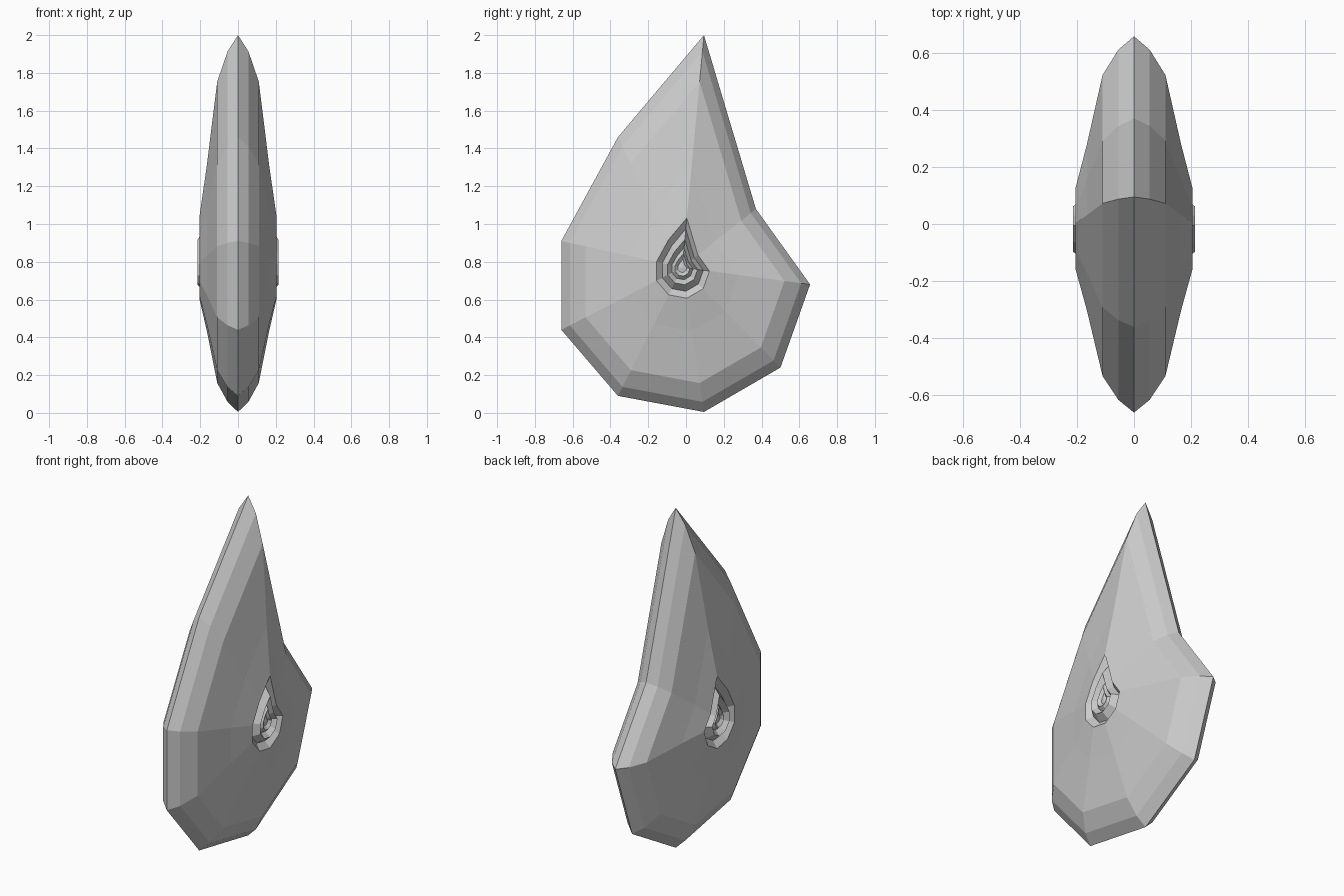
import bpy, bmesh

if "Cube" in bpy.data.objects:
    bpy.data.objects.remove(bpy.data.objects["Cube"])

# Side outline of the shell (y, z), and the point its rings shrink towards
OUTLINE = [(0.095, 2.0), (-0.36, 1.46), (-0.66, 0.91), (-0.66, 0.44), (-0.36, 0.09),
           (0.095, 0.005), (0.50, 0.24), (0.657, 0.68), (0.37, 1.08)]
CY, CZ = -0.02, 0.77

# Lens section as (ring scale, half width): rim, flank, then the ridged navel
SECTION = [(1.0, 0.0), (0.93, 0.055), (0.80, 0.11), (0.44, 0.165), (0.213, 0.205),
           (0.165, 0.175), (0.12, 0.214), (0.085, 0.185), (0.06, 0.205), (0.035, 0.19)]

bm = bmesh.new()


def ring(scale, x):
    return [bm.verts.new((x, CY + (y - CY) * scale, CZ + (z - CZ) * scale))
            for y, z in OUTLINE]


# Both flanks share the sharp outer rim
rim = ring(*SECTION[0])
n = len(OUTLINE)
for side in (1, -1):
    prev = rim
    for scale, x in SECTION[1:]:
        cur = ring(scale, side * x)
        for i in range(n):
            j = (i + 1) % n
            bm.faces.new((prev[i], prev[j], cur[j], cur[i]))
        prev = cur
    # Centre of the coil
    tip = bm.verts.new((side * 0.195, CY, CZ))
    for i in range(n):
        bm.faces.new((prev[i], prev[(i + 1) % n], tip))

bmesh.ops.recalc_face_normals(bm, faces=bm.faces)
mesh = bpy.data.meshes.new("coiled_shell")
bm.to_mesh(mesh)
bm.free()
shell = bpy.data.objects.new("coiled_shell", mesh)
bpy.context.collection.objects.link(shell)
